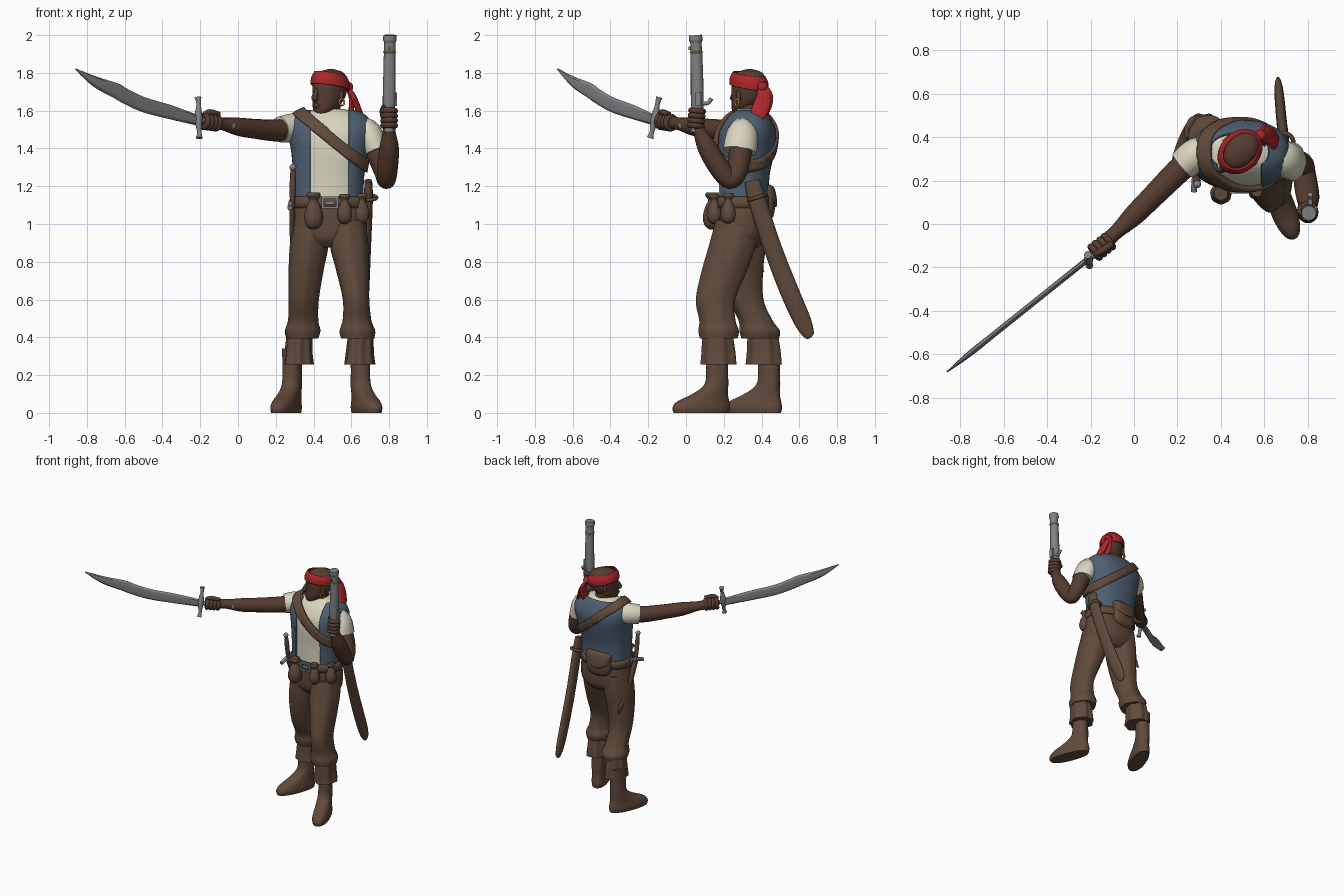
import bpy, bmesh, math
from mathutils import Vector, Matrix


def material(name, r, g, b):
    m = bpy.data.materials.new(name)
    lin = [((c / 255 + 0.055) / 1.055) ** 2.4 for c in (r, g, b)]
    m.diffuse_color = (*lin, 1)
    return m


SKIN = material("dark skin", 86, 60, 48)
LEATHER = material("brown leather", 97, 74, 59)
BLUE = material("vest blue", 78, 96, 114)
CREAM = material("shirt cream", 216, 213, 190)
RED = material("scarf red", 172, 38, 42)
STEEL = material("steel", 128, 130, 133)
GOLD = material("gold", 205, 165, 45)


def finish(name, bm, mat, angle=50):
    me = bpy.data.meshes.new(name)
    bm.to_mesh(me)
    bm.free()
    me.materials.append(mat)
    me.polygons.foreach_set("use_smooth", [True] * len(me.polygons))
    me.set_sharp_from_angle(angle=math.radians(angle))
    ob = bpy.data.objects.new(name, me)
    bpy.context.collection.objects.link(ob)
    return ob


def spline(st, k):
    """Catmull-Rom interpolation of station tuples."""
    out = []
    for i in range(len(st) - 1):
        a, b, c, d = st[max(i - 1, 0)], st[i], st[i + 1], st[min(i + 2, len(st) - 1)]
        for j in range(k):
            t = j / k
            out.append([0.5 * (2 * q + (r - p) * t + (2 * p - 5 * q + 4 * r - s) * t * t
                               + (3 * q - p - 3 * r + s) * t ** 3)
                        for p, q, r, s in zip(a, b, c, d)])
    return out + [list(st[-1])]


def skin_rings(rings, caps):
    bm = bmesh.new()
    vs = [[bm.verts.new(p) for p in ring] for ring in rings]
    n = len(vs[0])
    for lo, hi in zip(vs, vs[1:]):
        for j in range(n):
            bm.faces.new((lo[j], lo[(j + 1) % n], hi[(j + 1) % n], hi[j]))
    if caps:
        bm.faces.new(vs[0][::-1])
        bm.faces.new(vs[-1])
        bmesh.ops.recalc_face_normals(bm, faces=bm.faces[:])
    return bm


def sweep(name, st, mat, ref=(0, 0, 1), n=16, k=5, angle=50):
    """Tube through stations (x, y, z, radius along ref, other radius)."""
    st = spline([s if len(s) == 5 else (*s, s[3]) for s in st], k)
    pts = [Vector(s[:3]) for s in st]
    rings = []
    for i, s in enumerate(st):
        t = (pts[min(i + 1, len(pts) - 1)] - pts[max(i - 1, 0)]).normalized()
        a = Vector(ref)
        a = (a - t * a.dot(t)).normalized()
        b = t.cross(a)
        rings.append([pts[i] + a * max(s[3], .001) * math.cos(w) + b * max(s[4], .001) * math.sin(w)
                      for w in (math.tau * j / n for j in range(n))])
    return finish(name, skin_rings(rings, True), mat, angle)


def loft_mesh(st, at=(0, 0, 0), yaw=0, n=36, k=5, p=2, ripple=0, caps=True):
    """Stack of horizontal ovals (x, y, z, rx, ry), turned and placed."""
    m = Matrix.Translation(at) @ Matrix.Rotation(math.radians(yaw), 4, 'Z')
    rings = []
    for x, y, z, rx, ry in spline(st, k):
        ring = []
        for j in range(n):
            w = math.tau * j / n
            c, s, f = math.cos(w), math.sin(w), 1 + ripple * math.sin(7 * w)
            ring.append(m @ Vector((x + f * rx * math.copysign(abs(c) ** (2 / p), c),
                                    y + f * ry * math.copysign(abs(s) ** (2 / p), s), z)))
        rings.append(ring)
    return skin_rings(rings, caps)


def loft(name, st, mat, **kw):
    return finish(name, loft_mesh(st, **kw), mat)


def shell(name, st, mat, thick, cuts=(), keep=lambda c: True, **kw):
    """Garment: open loft cut by planes, filtered by a rule and thickened outward."""
    bm = loft_mesh(st, caps=False, **kw)
    for co, no in cuts:
        bmesh.ops.bisect_plane(bm, geom=bm.verts[:] + bm.edges[:] + bm.faces[:], plane_co=co, plane_no=no)
    drop = [f for f in bm.faces if not keep(f.calc_center_median())]
    bmesh.ops.delete(bm, geom=drop, context='FACES')
    ob = finish(name, bm, mat)
    mod = ob.modifiers.new("thickness", 'SOLIDIFY')
    mod.thickness, mod.offset = thick, 1
    return ob


def ball(name, loc, size, mat, axis=(0, 0, 1)):
    bm = bmesh.new()
    rot = Vector(axis).to_track_quat('Z', 'Y').to_matrix().to_4x4()
    bmesh.ops.create_uvsphere(bm, u_segments=20, v_segments=12, radius=1,
                              matrix=Matrix.Translation(loc) @ rot @ Matrix.Diagonal((*size, 1)))
    return finish(name, bm, mat)


def torus(name, loc, axis, major, minor, mat):
    a = Vector(axis).normalized()
    u = a.orthogonal().normalized()
    v = a.cross(u)
    rings = []
    for i in range(25):
        w = math.tau * i / 24
        d = u * math.cos(w) + v * math.sin(w)
        rings.append([Vector(loc) + d * (major + minor * math.cos(q)) + a * minor * math.sin(q)
                      for q in (math.tau * j / 10 for j in range(10))])
    bm = skin_rings(rings, False)
    bmesh.ops.remove_doubles(bm, verts=bm.verts[:], dist=1e-5)
    bmesh.ops.recalc_face_normals(bm, faces=bm.faces[:])
    return finish(name, bm, mat)


def box(name, loc, size, mat):
    bm = bmesh.new()
    bmesh.ops.create_cube(bm, size=1, matrix=Matrix.Translation(loc) @ Matrix.Diagonal((*size, 1)))
    return finish(name, bm, mat, 30)


def fist(side, c, axis):
    """Closed hand around a grip: palm plus four curled fingers."""
    c, a = Vector(c), Vector(axis).normalized()
    ball(side + "_palm", c, (.04, .042, .06), SKIN, a)
    for i in range(4):
        torus(f"{side}_finger_{i}", c + a * (i - 1.5) * .026, a, .032, .0155, SKIN)


# Torso, vest, shoulder strap
TORSO = [(.48, .30, 1.10, .172, .125), (.48, .302, 1.25, .175, .127), (.487, .312, 1.38, .192, .142),
         (.49, .322, 1.48, .212, .143), (.487, .328, 1.545, .202, .115), (.485, .332, 1.585, .15, .085),
         (.485, .335, 1.61, .07, .06)]
loft("shirt", TORSO, CREAM, p=2.4, n=48)
shell("vest", TORSO, BLUE, .013, p=2.4, n=48,
      cuts=[((.385, 0, 0), (1, 0, 0)), ((.585, 0, 0), (1, 0, 0)), ((0, 0, 1.592), (0, 0, 1))],
      keep=lambda c: c.z < 1.592 and (c.y > .33 or not .385 < c.x < .585))
SN = Vector((.63, 0, .776)).normalized()
SP = Vector((.49, .3, 1.45))
shell("shoulder_strap", TORSO, LEATHER, .027, p=2.4, n=48,
      cuts=[(SP + SN * .028, SN), (SP - SN * .028, SN)],
      keep=lambda c: abs((c - SP).dot(SN)) < .028)

# Head
sweep("neck", [(.488, .345, 1.55, .068), (.485, .34, 1.60, .058), (.482, .33, 1.67, .06)], SKIN, ref=(1, 0, 0))
HEAD = dict(at=(.487, .332, 0), yaw=-45)
HM = Matrix.Translation(HEAD["at"]) @ Matrix.Rotation(math.radians(-45), 4, 'Z')
loft("head", [(0, -.06, 1.572, .025, .025), (0, -.052, 1.59, .045, .05), (0, -.03, 1.625, .065, .076),
              (0, -.008, 1.67, .075, .095), (0, 0, 1.72, .08, .103), (0, .004, 1.765, .077, .1),
              (0, .006, 1.803, .055, .072), (0, .006, 1.82, .012, .015)], SKIN, **HEAD)
sweep("nose", [(*(HM @ Vector(p)), r) for *p, r in
               ((0, -.096, 1.715, .009), (0, -.112, 1.68, .015), (0, -.114, 1.665, .018), (0, -.1, 1.655, .01))],
      SKIN, ref=(1, 0, 0), n=10)
ball("lips", HM @ Vector((0, -.093, 1.627)), (.024, .024, .013), SKIN)
for sx in (-1, 1):
    ball("ear", HM @ Vector((.08 * sx, .005, 1.68)), (.013, .013, .03), SKIN)
    torus("earring", HM @ Vector((.088 * sx, 0, 1.645)), (.6, -.8, 0), .017, .005, GOLD)

# Head scarf with knot and tails
band = shell("scarf_band", [(0, 0, 1.725, .082, .105), (0, .003, 1.76, .081, .104), (0, .004, 1.79, .067, .088)],
             RED, .009, **HEAD)
for v in band.data.vertices:
    v.co.z -= .13 * ((v.co.x - .487) + (v.co.y - .332))
ball("scarf_knot", (.58, .405, 1.725), (.03, .028, .028), RED)
sweep("scarf_tail_long", [(.575, .40, 1.73, .02, .012), (.612, .41, 1.67, .04, .016), (.64, .39, 1.60, .045, .016),
                          (.665, .355, 1.54, .03, .01)], RED, ref=(0, 1, 0))
sweep("scarf_tail_short", [(.58, .41, 1.73, .02, .012), (.60, .43, 1.67, .032, .014), (.60, .40, 1.60, .04, .014),
                           (.60, .36, 1.565, .02, .01)], RED, ref=(0, 1, 0))

# Sleeves and arms
sweep("sword_sleeve", [(.37, .335, 1.505, .068), (.29, .32, 1.508, .077), (.222, .268, 1.50, .07)], CREAM)
sweep("pistol_sleeve", [(.63, .325, 1.50, .06, .07), (.69, .30, 1.475, .075, .085), (.73, .285, 1.385, .065, .09)],
      CREAM, ref=(1, 0, 0))
sweep("sword_arm", [(.30, .33, 1.505, .06), (.2, .24, 1.495, .058), (.08, .12, 1.505, .052), (0, .04, 1.515, .048),
                    (-.08, -.035, 1.53, .034), (-.14, -.09, 1.54, .036)], SKIN)
sweep("pistol_arm", [(.70, .30, 1.46, .06), (.745, .285, 1.36, .06), (.775, .27, 1.275, .054),
                     (.785, .235, 1.235, .05), (.79, .185, 1.285, .055), (.80, .115, 1.40, .052),
                     (.80, .072, 1.49, .034), (.80, .06, 1.54, .034)], SKIN, ref=(1, 0, 0))
AIM = Vector((-.78, -.62, .1))
fist("sword_hand", (-.148, -.105, 1.54), AIM)
sweep("sword_thumb", [(-.10, -.09, 1.58, .014), (-.15, -.125, 1.592, .016), (-.185, -.14, 1.58, .01)], SKIN)
fist("pistol_hand", (.80, .055, 1.56), (0, .1, 1))
sweep("pistol_thumb", [(.77, .09, 1.56, .014), (.765, .06, 1.60, .015), (.775, .04, 1.63, .01)], SKIN, ref=(1, 0, 0))

# Cutlass: blade from (x, top z, bottom z)
blade = [(-.21, 1.575, 1.52), (-.36, 1.63, 1.555), (-.5, 1.672, 1.592), (-.60, 1.72, 1.638), (-.645, 1.746, 1.664),
         (-.757, 1.782, 1.725), (-.86, 1.824, 1.816)]
sweep("cutlass_blade", [(x, -.16 + (x + .21) * .8, (t + b) / 2, (t - b) / 2, .013 if x > -.8 else .003)
                        for x, t, b in blade], STEEL, n=8, angle=25)
sweep("cutlass_guard", [(-.205, -.19, 1.455, .018), (-.205, -.18, 1.49, .012), (-.21, -.165, 1.56, .022),
                        (-.208, -.152, 1.63, .012), (-.212, -.142, 1.67, .018)], STEEL, ref=(1, 0, 0))
sweep("cutlass_grip", [(-.2, -.155, 1.55, .015), (-.03, -.015, 1.52, .013)], STEEL)
ball("cutlass_pommel", (-.032, -.017, 1.52), (.022, .022, .022), STEEL)

# Pistol
sweep("pistol_barrel", [(.80, .062, 1.60, .028), (.80, .06, 1.64, .034), (.802, .058, 1.78, .033),
                        (.803, .055, 1.90, .031), (.804, .053, 1.955, .03), (.804, .052, 1.975, .036),
                        (.804, .05, 2.0, .034)], STEEL, ref=(1, 0, 0))
sweep("pistol_grip", [(.80, .06, 1.62, .024), (.80, .055, 1.54, .02), (.80, .05, 1.485, .026)], STEEL, ref=(1, 0, 0))
torus("pistol_band", (.803, .055, 1.91), (0, 0, 1), .03, .005, GOLD)
sweep("pistol_hammer", [(.81, .08, 1.64, .012), (.81, .115, 1.64, .01), (.81, .135, 1.665, .012)], STEEL, ref=(1, 0, 0))
box("pistol_lock", (.832, .065, 1.66), (.02, .03, .07), STEEL)
box("pistol_sight", (.803, .022, 1.93), (.012, .02, .02), STEEL)

# Trousers: hips, two legs, frilled cuffs
loft("trouser_hips", [(.48, .30, .875, .13, .085), (.48, .30, .93, .192, .128), (.485, .30, 1.04, .196, .135),
                      (.482, .30, 1.14, .178, .13)], LEATHER, p=2.2)
loft("back_leg", [(.34, .395, .395, .084, .1), (.342, .392, .435, .094, .107), (.345, .37, .49, .08, .09),
                  (.348, .32, .6, .08, .092), (.36, .30, .75, .092, .11), (.377, .30, .89, .102, .125),
                  (.385, .30, 1.02, .09, .12)], LEATHER, ripple=.02)
loft("front_leg", [(.634, .175, .395, .088, .1), (.632, .175, .435, .094, .107), (.63, .168, .49, .076, .096),
                   (.625, .158, .6, .07, .104), (.607, .205, .75, .086, .12), (.588, .25, .89, .102, .125),
                   (.58, .28, 1.02, .095, .12)], LEATHER, ripple=.02)
for name, x, y in (("back_cuff", .32, .415), ("front_cuff", .645, .175)):
    loft(name, [(0, 0, .255, .08, .094), (0, 0, .32, .072, .088), (.005, -.005, .41, .066, .08)], LEATHER,
         at=(x, y, 0), ripple=.06, n=56)

# Boots with shins
for name, x, y, yaw in (("back_boot", .287, .44, -21), ("front_boot", .648, .165, 21)):
    loft(name, [(0, -.09, 0, .056, .155), (0, -.09, .03, .06, .16), (0, -.078, .062, .056, .143),
                (0, -.04, .1, .052, .098), (0, -.005, .15, .05, .064), (0, 0, .23, .048, .058),
                (0, 0, .34, .052, .06)], LEATHER, at=(x, y, 0), yaw=yaw, p=2.3)

# Belt, buckle, pouches, back bag
shell("belt", [(.482, .30, 1.085, .187, .134), (.482, .30, 1.145, .182, .132)], LEATHER, .014, p=2.2, k=2)
for dx in (-.038, .038):
    box("buckle_side", (.487 + dx, .152, 1.113), (.014, .022, .064), STEEL)
for dz in (-.026, .026):
    box("buckle_bar", (.487, .152, 1.113 + dz), (.09, .022, .012), STEEL)
box("buckle_tongue", (.487, .152, 1.113), (.05, .018, .02), STEEL)
for x, y, z, s in ((.40, .14, .97, 1.1), (.565, .15, 1.0, .88), (.655, .225, 1.0, .9)):
    loft("belt_pouch", [(0, 0, z + h * s, r * s, r * s) for h, r in
                        ((0, .012), (.02, .036), (.06, .045), (.11, .034), (.14, .02), (.165, .034), (.18, .028))],
         LEATHER, at=(x, y, 0), n=24, ripple=.03)
loft("back_bag", [(0, 0, 1.02, .04, .02), (0, 0, 1.045, .085, .038), (0, 0, 1.11, .1, .045), (0, -.005, 1.18, .09, .035),
                  (0, -.01, 1.2, .06, .02)], LEATHER, at=(.46, .425, 0), p=2.5, yaw=5)
loft("bag_flap", [(0, .006, 1.09, .04, .048), (0, .006, 1.12, .09, .05), (0, 0, 1.19, .1, .042), (0, -.008, 1.21, .07, .02)],
     LEATHER, at=(.46, .425, 0), p=2.5, yaw=5)

# Cutlass scabbard and dagger
sweep("scabbard", [(.69, .35, 1.23, .04, .02), (.69, .375, 1.13, .046, .024), (.68, .46, .87, .048, .024),
                   (.672, .545, .65, .05, .023), (.665, .615, .49, .046, .02), (.662, .65, .415, .03, .012),
                   (.661, .66, .398, .008, .006)], LEATHER, ref=(0, 1, 0))
torus("scabbard_loop", (.688, .375, 1.14), (0, .3, -1), .045, .01, LEATHER)
sweep("dagger_sheath", [(.287, .22, 1.10, .026, .015), (.288, .29, .95, .026, .015), (.30, .37, .81, .02, .012),
                        (.305, .41, .745, .006, .005)], LEATHER, ref=(0, 1, 0))
sweep("dagger_hilt", [(.288, .215, 1.11, .013), (.29, .20, 1.2, .017), (.291, .185, 1.29, .013)], LEATHER, ref=(0, 1, 0))
ball("dagger_pommel", (.291, .183, 1.30), (.018, .018, .018), STEEL)
sweep("dagger_guard", [(.275, .15, 1.085, .014), (.28, .215, 1.11, .014), (.285, .28, 1.125, .014)], STEEL)
